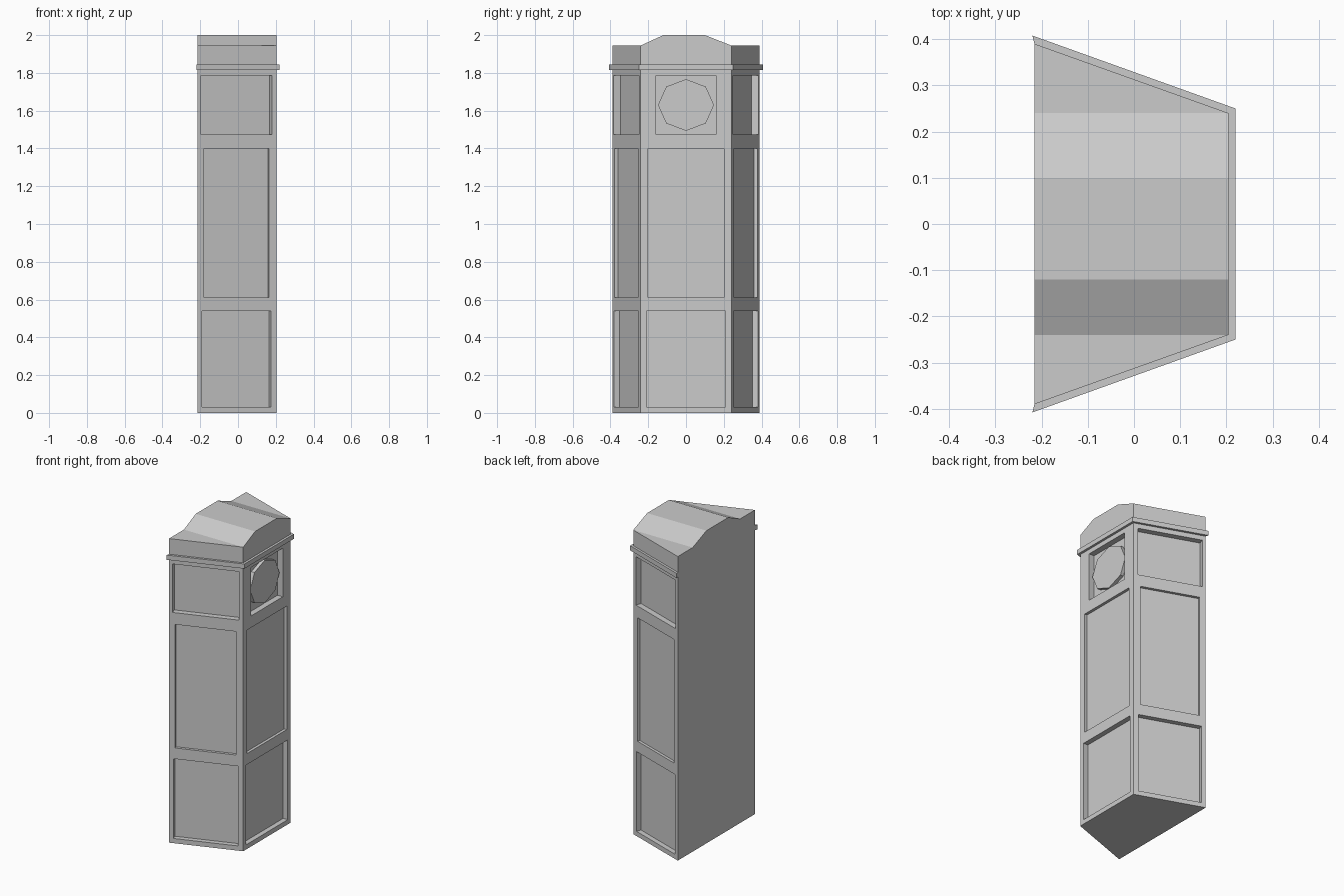
import bpy
import bmesh
from math import atan2, cos, pi
from mathutils import Matrix, Vector

cube = bpy.data.objects.get("Cube")
if cube:
    bpy.data.objects.remove(cube, do_unlink=True)

BACK, FRONT = -0.215, 0.205          # case depth along x
WIDE, NARROW = 0.39, 0.24            # half widths at back and front

grey = bpy.data.materials.new("plain grey")
grey.use_nodes = True
grey.diffuse_color = (0.6, 0.6, 0.6, 1)
bsdf = next(n for n in grey.node_tree.nodes if n.type == 'BSDF_PRINCIPLED')
bsdf.inputs["Base Color"].default_value = grey.diffuse_color


def finish(bm, name):
    bmesh.ops.remove_doubles(bm, verts=bm.verts, dist=0.0001)
    bmesh.ops.recalc_face_normals(bm, faces=bm.faces)
    mesh = bpy.data.meshes.new(name)
    bm.to_mesh(mesh)
    bm.free()
    mesh.materials.append(grey)
    obj = bpy.data.objects.new(name, mesh)
    bpy.context.collection.objects.link(obj)
    return obj


def loft(name, first, second):
    """Closed solid between two matching outlines."""
    bm = bmesh.new()
    a = [bm.verts.new(p) for p in first]
    b = [bm.verts.new(p) for p in second]
    bm.faces.new(a)
    bm.faces.new(b)
    for i in range(len(a)):
        j = (i + 1) % len(a)
        corners = [a[i], a[j], b[j], b[i]]
        if (a[i].co - a[j].co).length + (b[i].co - b[j].co).length > 0:
            bm.faces.new(corners)
    return finish(bm, name)


# Tapered case with raised hood, lofted from back to front
profile = [(-WIDE, 0), (-WIDE, 1.945), (-NARROW, 1.945), (-0.12, 2.0),
           (0.10, 2.0), (NARROW, 1.945), (WIDE, 1.945), (WIDE, 0)]
back = [(BACK, y, z) for y, z in profile]
front = [(FRONT, max(-NARROW, min(NARROW, y)), z) for y, z in profile]
case = loft("clock_case", back, front)

# Recessed panels: z range, depth, side x range, front half width
slope = atan2(WIDE - NARROW, FRONT - BACK)
rows = [(0.03, 0.54, 0.032, -0.19, 0.175, 0.21),
        (0.61, 1.40, 0.018, -0.18, 0.165, 0.20),
        (1.475, 1.785, 0.037, -0.195, 0.18, 0.16)]
cut = bmesh.new()


def add_cut(x, y, low, high, width, depth, angle):
    place = Matrix.Translation((x, y, (low + high) / 2)) @ Matrix.Rotation(angle, 4, 'Z')
    size = Matrix.Diagonal((width, 2 * depth, high - low, 1))
    bmesh.ops.create_cube(cut, size=1, matrix=place @ size)


for low, high, depth, x0, x1, half in rows:
    mid = (x0 + x1) / 2
    y = WIDE + (mid - BACK) / (FRONT - BACK) * (NARROW - WIDE)
    for side in (-1, 1):
        add_cut(mid, side * y, low, high, (x1 - x0) / cos(slope), depth, -side * slope)
    add_cut(FRONT, 0, low, high, 2 * half, depth, pi / 2)

cutter = finish(cut, "panel_cutter")
cutter.hide_render = True
mod = case.modifiers.new("panels", 'BOOLEAN')
mod.operation = 'DIFFERENCE'
mod.solver = 'EXACT'
mod.object = cutter
bpy.context.view_layer.objects.active = case
bpy.ops.object.modifier_apply(modifier=mod.name)
bpy.data.objects.remove(cutter, do_unlink=True)

# Moulding strip wrapping the sides and front, open at the back
plan = [(-0.22, -0.408), (0.22, -0.25), (0.22, 0.25), (-0.22, 0.408),
        (BACK, 0.388), (FRONT - 0.002, 0.238), (FRONT - 0.002, -0.238), (BACK, -0.388)]
loft("hood_moulding", [(x, y, 1.815) for x, y in plan],
     [(x, y, 1.845) for x, y in plan])

# Eight-sided dial standing in the top front recess
bm = bmesh.new()
turn = Matrix.Translation((0.178, 0, 1.63)) @ Matrix.Diagonal((1, 0.148, 0.137, 1))
bmesh.ops.create_cone(bm, cap_ends=True, segments=8, radius1=1, radius2=1, depth=0.024,
                      matrix=turn @ Matrix.Rotation(pi / 2, 4, 'Y'))
finish(bm, "clock_dial")
